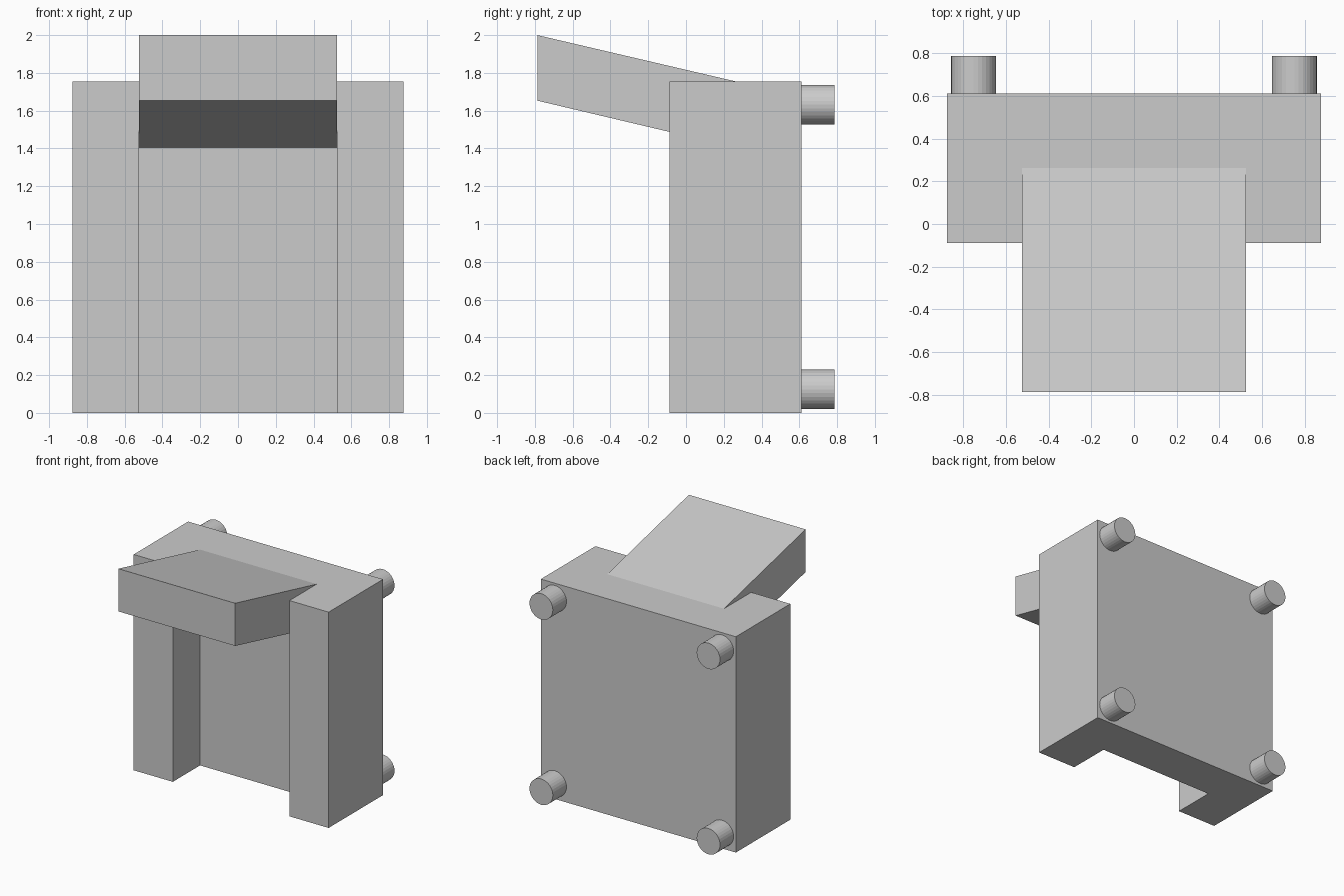
import bpy, bmesh, math
from mathutils import Matrix

if "Cube" in bpy.data.objects:
    bpy.data.objects.remove(bpy.data.objects["Cube"])


def extrude_profile(name, points, depth):
    """Prism from a closed 3D outline, extruded along the vector depth."""
    bm = bmesh.new()
    face = bm.faces.new([bm.verts.new(p) for p in points])
    result = bmesh.ops.extrude_face_region(bm, geom=[face], use_keep_orig=True)
    verts = [g for g in result["geom"] if isinstance(g, bmesh.types.BMVert)]
    bmesh.ops.translate(bm, verts=verts, vec=depth)
    bmesh.ops.recalc_face_normals(bm, faces=bm.faces)
    return finish(name, bm)


def finish(name, bm):
    mesh = bpy.data.meshes.new(name)
    bm.to_mesh(mesh)
    bm.free()
    obj = bpy.data.objects.new(name, mesh)
    bpy.context.collection.objects.link(obj)
    return obj


HALF, CHANNEL = 0.877, 0.525     # half widths of body and channel
FRONT, WALL, BACK = -0.088, 0.262, 0.612
HEIGHT = 1.755

# U-shaped body, open at the front, top and bottom
right_half = [(HALF, BACK), (HALF, FRONT), (CHANNEL, FRONT), (CHANNEL, WALL)]
outline = right_half + [(-x, y) for x, y in reversed(right_half)]
extrude_profile("body", [(x, y, 0) for x, y in outline], (0, 0, HEIGHT))

# Sloping slab rising out of the channel
slab = [(-0.787, 1.653), (-0.787, 2.0), (WALL, HEIGHT), (WALL, 1.405)]
extrude_profile("sloping_slab", [(-CHANNEL, y, z) for y, z in slab],
                (2 * CHANNEL, 0, 0))

# Round pegs at the four corners of the back
for side, sx in (("left", -1), ("right", 1)):
    for level, z in (("lower", 0.125), ("upper", 1.632)):
        bm = bmesh.new()
        bmesh.ops.create_cone(
            bm, cap_ends=True, segments=32, radius1=0.105, radius2=0.105,
            depth=0.175, matrix=Matrix.Rotation(math.pi / 2, 4, "X"))
        peg = finish(f"{level}_{side}_peg", bm)
        peg.location = (sx * 0.752, BACK + 0.0875, z)
